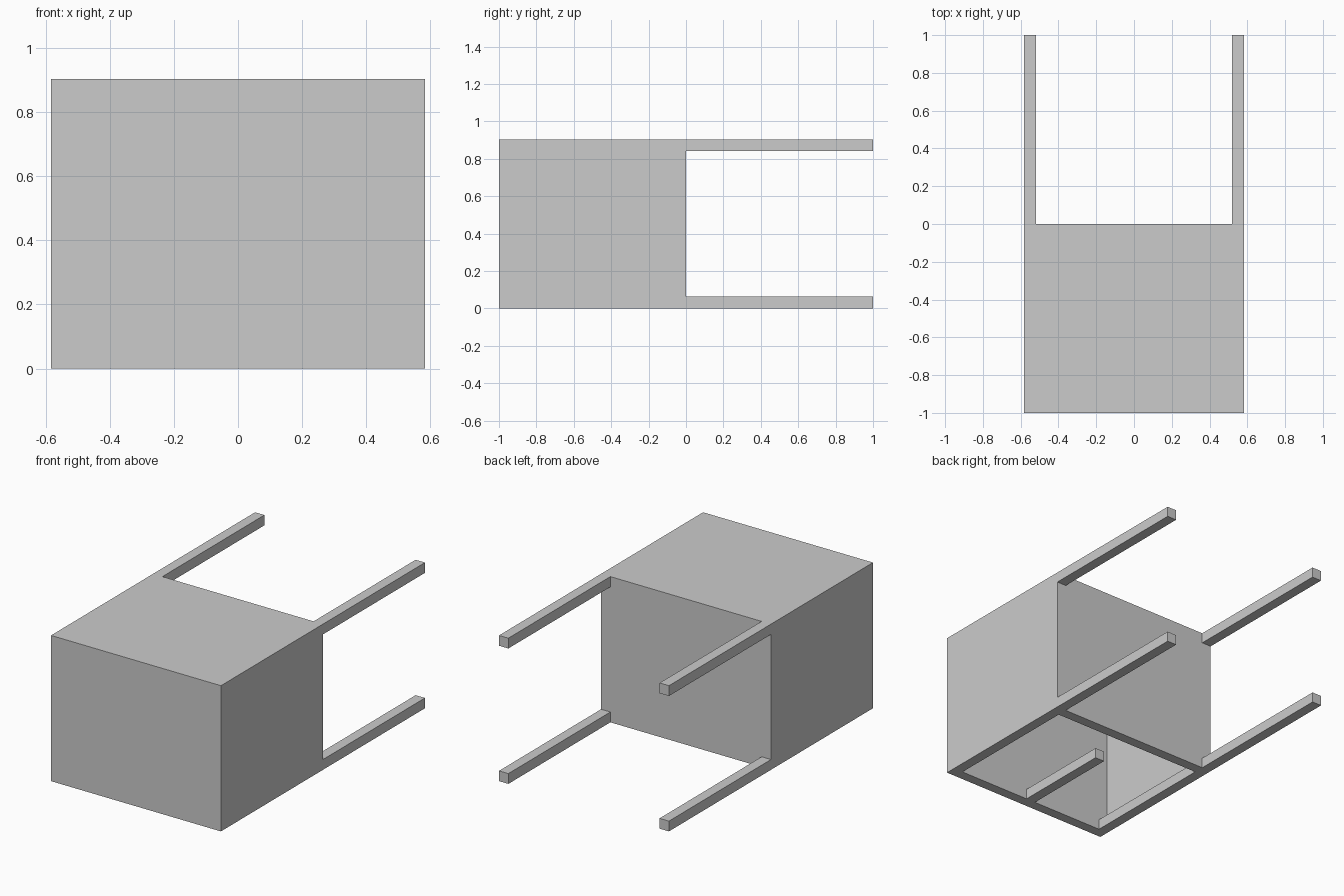
import bpy
import bmesh
from mathutils import Matrix, Vector

cube = bpy.data.objects.get("Cube")
if cube:
    bpy.data.objects.remove(cube, do_unlink=True)

HALF_W = 0.583      # half width
HEIGHT = 0.904
BAR = 0.064         # bar and end panel thickness
SHEET = 0.004       # cladding thickness
INNER = HALF_W - BAR
TOP = HEIGHT - BAR


def box(name, low, high):
    """Axis-aligned box between two corners."""
    low, high = Vector(low), Vector(high)
    bm = bmesh.new()
    bmesh.ops.create_cube(bm, size=1)
    bmesh.ops.scale(bm, vec=high - low, verts=bm.verts)
    bmesh.ops.transform(bm, matrix=Matrix.Translation((low + high) / 2), verts=bm.verts)
    mesh = bpy.data.meshes.new(name)
    bm.to_mesh(mesh)
    bm.free()
    obj = bpy.data.objects.new(name, mesh)
    bpy.context.collection.objects.link(obj)
    return obj


def mirror_x(obj):
    """Repeat a left-hand part on the right."""
    obj.modifiers.new("Mirror", 'MIRROR').use_axis[0] = True


# Long rails that run past the box as handles, with cross rails between them
for level, z in (("lower", 0), ("upper", TOP)):
    mirror_x(box(level + "_long_rails", (INNER, -1, z), (HALF_W, 1, z + BAR)))
    for end, y in (("front", -1), ("back", -BAR)):
        box(f"{level}_{end}_cross_rail", (-INNER, y, z), (INNER, y + BAR, z + BAR))

# Thick end panels
for end, y in (("front", -1), ("back", -BAR)):
    box(end + "_panel", (-HALF_W, y, BAR), (HALF_W, y + BAR, TOP))

# Thin side and top cladding; the underside stays open
mirror_x(box("side_sheets", (HALF_W - SHEET, BAR - 1, BAR), (HALF_W, -BAR, TOP)))
box("top_sheet", (-INNER, BAR - 1, HEIGHT - SHEET), (INNER, -BAR, HEIGHT))

# Short bar under the middle, fixed to the front rail
box("middle_bar", (-BAR / 2, BAR - 1, 0), (BAR / 2, -0.31, BAR))
